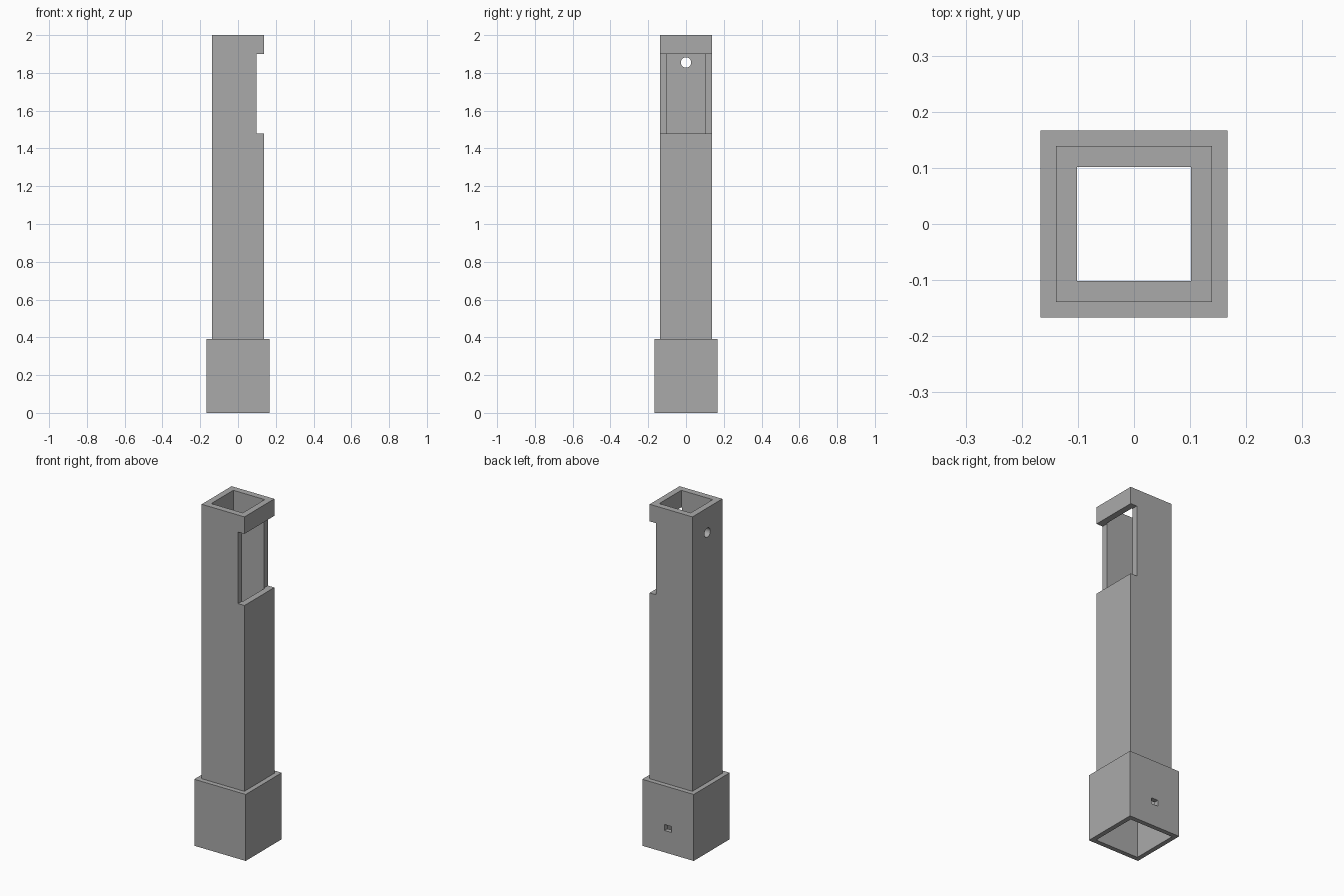
import bpy, bmesh, math

if "Cube" in bpy.data.objects:
    bpy.data.objects.remove(bpy.data.objects["Cube"])

grey = bpy.data.materials.new("plain_grey")
grey.diffuse_color = (0.4, 0.4, 0.4, 1)
grey.use_nodes = True
grey.node_tree.nodes["Principled BSDF"].inputs["Base Color"].default_value = grey.diffuse_color


def square_lathe(name, profile):
    """Sweep a closed (half width, height) profile around a square."""
    bm = bmesh.new()
    loops = [[bm.verts.new((sx * r, sy * r, z))
              for sx, sy in ((1, 1), (-1, 1), (-1, -1), (1, -1))]
             for r, z in profile]
    n = len(loops)
    for i in range(n):
        a, b = loops[i], loops[(i + 1) % n]
        for k in range(4):
            m = (k + 1) % 4
            bm.faces.new((a[k], a[m], b[m], b[k]))
    bmesh.ops.recalc_face_normals(bm, faces=bm.faces)
    mesh = bpy.data.meshes.new(name)
    bm.to_mesh(mesh)
    bm.free()
    mesh.materials.append(grey)
    obj = bpy.data.objects.new(name, mesh)
    bpy.context.collection.objects.link(obj)
    return obj


def cut(target, cutter):
    """Subtract the cutter from the target and discard the cutter."""
    cutter.data.materials.append(grey)
    cutter.hide_render = True
    mod = target.modifiers.new("cut", 'BOOLEAN')
    mod.operation = 'DIFFERENCE'
    mod.solver = 'EXACT'
    mod.object = cutter
    bpy.ops.object.select_all(action='DESELECT')
    bpy.context.view_layer.objects.active = target
    target.select_set(True)
    bpy.ops.object.modifier_apply(modifier=mod.name)
    bpy.data.objects.remove(cutter)


def box(x0, x1, y0, y1, z0, z1):
    bpy.ops.mesh.primitive_cube_add(
        size=1, location=((x0 + x1) / 2, (y0 + y1) / 2, (z0 + z1) / 2))
    obj = bpy.context.object
    obj.scale = (x1 - x0, y1 - y0, z1 - z0)
    bpy.context.view_layer.update()
    return obj


# Hollow square post with a wider socket at its foot
post = square_lathe("hollow_post", [
    (0.167, 0), (0.167, 0.39), (0.1387, 0.39), (0.1387, 2),
    (0.102, 2), (0.102, 0.35), (0.14, 0.35), (0.14, 0)])

# Window across the full right side
cut(post, box(0.097, 0.3, -0.3, 0.3, 1.48, 1.90))

# Small rectangular slot through the back of the socket
cut(post, box(-0.022, 0.022, 0.12, 0.3, 0.128, 0.163))

# Round hole through the left wall
bpy.ops.mesh.primitive_cylinder_add(
    vertices=32, radius=0.027, depth=0.2, location=(-0.13, 0, 1.855),
    rotation=(0, math.pi / 2, 0))
cut(post, bpy.context.object)

# Crisp flat walls, smooth hole
bpy.context.view_layer.objects.active = post
post.select_set(True)
bpy.ops.object.shade_smooth_by_angle(angle=math.radians(30))
